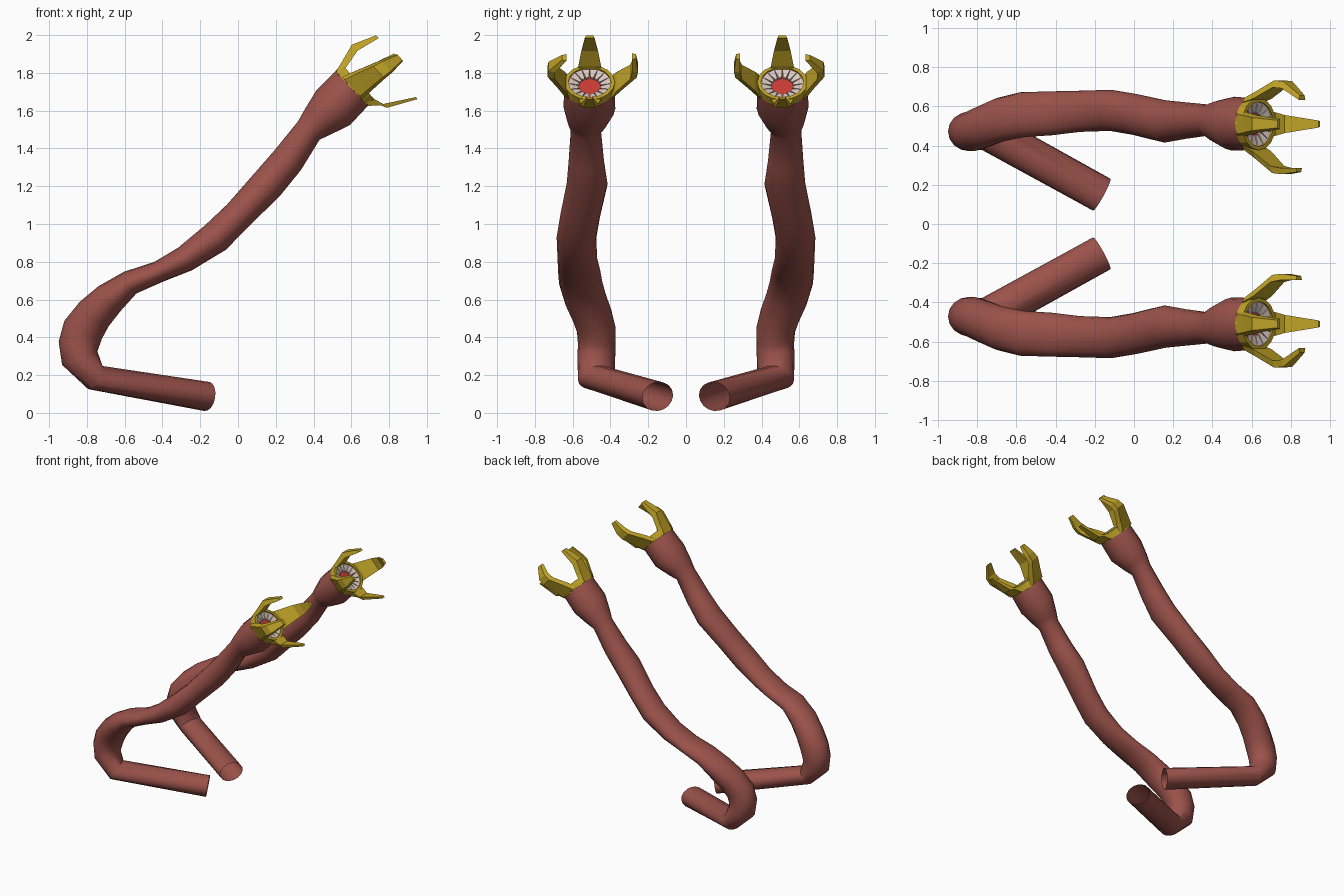
import bpy, bmesh, math
from mathutils import Vector

cube = bpy.data.objects.get("Cube")
if cube:
    bpy.data.objects.remove(cube)


def material(name, color):
    m = bpy.data.materials.new(name)
    m.use_nodes = True
    m.diffuse_color = (*color, 1)
    m.node_tree.nodes["Principled BSDF"].inputs["Base Color"].default_value = (*color, 1)
    return m


FLESH = material("dusky red flesh", (0.33, 0.085, 0.07))
CLAW = material("ochre claw", (0.52, 0.36, 0.02))
TOOTH = material("pale tooth", (0.72, 0.58, 0.53))
MOUTH = material("bright red mouth", (0.58, 0.045, 0.035))
SIDES = 16


def loft(rings, cap_start=False, cap_end=False, closed=False):
    """Mesh made by bridging equal rings of points."""
    bm = bmesh.new()
    loops = [[bm.verts.new(p) for p in ring] for ring in rings]
    n = len(loops[0])
    pairs = list(zip(loops, loops[1:]))
    if closed:
        pairs.append((loops[-1], loops[0]))
    for a, b in pairs:
        for i in range(n):
            j = (i + 1) % n
            bm.faces.new((a[i], a[j], b[j], b[i]))
    if cap_start:
        bm.faces.new(loops[0][::-1])
    if cap_end:
        bm.faces.new(loops[-1])
    return bm


def finish(bm, name, mat, side, smooth=False, recalc=True):
    """Turn a bmesh into an object; side -1 mirrors it across y."""
    for v in bm.verts:
        v.co.y *= side
    if recalc:
        bmesh.ops.recalc_face_normals(bm, faces=bm.faces)
    mesh = bpy.data.meshes.new(name)
    bm.to_mesh(mesh)
    bm.free()
    mesh.materials.append(mat)
    ob = bpy.data.objects.new(name, mesh)
    bpy.context.collection.objects.link(ob)
    if smooth:
        bpy.ops.object.select_all(action="DESELECT")
        ob.select_set(True)
        bpy.context.view_layer.objects.active = ob
        bpy.ops.object.shade_smooth_by_angle(angle=math.radians(40))


# Arm centreline: x, y, z, half width across y, half width in the bend plane
PATH = [
    (-.165, .15, .087, .093, .078), (-.755, .475, .187, .1, .072),
    (-.838, .475, .29, .1, .1), (-.842, .472, .365, .1, .108),
    (-.82, .475, .44, .103, .11), (-.76, .5, .525, .108, .1),
    (-.68, .533, .605, .113, .088), (-.57, .558, .69, .115, .066),
    (-.42, .565, .747, .112, .057), (-.28, .575, .815, .105, .07),
    (-.12, .58, .928, .105, .085), (0, .56, 1.045, .105, .082),
    (.16, .523, 1.215, .108, .09), (.265, .528, 1.34, .093, .087),
    (.375, .53, 1.495, .08, .075), (.42, .525, 1.54, .105, .095),
    (.505, .512, 1.617, .138, .128), (.605, .51, 1.72, .132, .125),
]

# Head frame: axis points out of the mouth
ORIGIN = Vector((.605, .51, 1.72))
AXIS = Vector((.73, 0, .684)).normalized()
UP = Vector((-AXIS.z, 0, AXIS.x))
ACROSS = Vector((0, 1, 0))


def head_point(across, up, out):
    return ORIGIN + ACROSS * across + UP * up + AXIS * out


def head_ring(radius, out):
    return [head_point(radius * 1.05 * math.cos(a), radius * math.sin(a), out)
            for a in (math.tau * i / SIDES for i in range(SIDES))]


# Claw sections: distance from axis, distance out, sideways shift, half width, half thickness
CLAWS = {
    "top_claw": (90, [(.112, 0, 0, .068, .012), (.122, .06, 0, .06, .018),
                      (.147, .155, 0, .044, .022), (.107, .283, 0, .026, .01)]),
    "bottom_claw": (-90, [(.118, 0, 0, .068, .012), (.145, .045, 0, .06, .022),
                          (.188, .062, 0, .046, .014), (.272, .212, 0, .018, .007)]),
    "outer_claw": (0, [(.122, 0, 0, .08, .012), (.148, .06, .01, .07, .018),
                       (.205, .16, .03, .052, .018), (.2, .21, .04, .045, .018),
                       (.135, .295, .055, .024, .012)]),
    "inner_claw": (180, [(.122, 0, 0, .08, .012), (.16, .06, -.01, .07, .018),
                         (.232, .15, -.025, .052, .018), (.24, .2, -.035, .044, .016),
                         (.235, .287, -.04, .022, .01)]),
}


def arm(side, prefix):
    # Bending arm with swollen head, open at the root
    rings = []
    for i, (x, y, z, wide, deep) in enumerate(PATH):
        here = Vector((x, y, z))
        before = Vector(PATH[max(i - 1, 0)][:3])
        after = Vector(PATH[min(i + 1, len(PATH) - 1)][:3])
        t = Vector()
        for step in (here - before, after - here):
            if step.length > 0:
                t += step.normalized()
        t.normalize()
        if i == len(PATH) - 1:
            t = AXIS
        u = (ACROSS - t * ACROSS.dot(t)).normalized()
        v = t.cross(u)
        rings.append([here + u * wide * math.cos(a) + v * deep * math.sin(a)
                      for a in (math.tau * k / SIDES for k in range(SIDES))])
    finish(loft(rings), prefix + "_arm", FLESH, side, smooth=True)

    # Cuff the claws grow from
    cuff = [head_ring(r, o) for r, o in ((.127, -.004), (.127, .045), (.108, .045), (.108, -.01))]
    finish(loft(cuff, closed=True), prefix + "_claw_cuff", CLAW, side)

    # Four hooked claws
    for name, (degrees, sections) in CLAWS.items():
        c, s = math.cos(math.radians(degrees)), math.sin(math.radians(degrees))
        quads = []
        for dist, out, shift, w, t in sections:
            ring = []
            for dw, dt in ((-w, -t), (w, -t), (w * .75, t), (-w * .75, t)):
                r, k = dist + dt, dw - shift
                ring.append(head_point(c * r - s * k, s * r + c * k, out))
            quads.append(ring)
        finish(loft(quads, True, True), prefix + "_" + name, CLAW, side)

    # Mouth disc
    disc = [head_ring(.11, -.012), head_ring(.11, .008)]
    finish(loft(disc, True, True), prefix + "_mouth", MOUTH, side)

    # Ring of wedge teeth pointing inward
    bm = bmesh.new()
    for i in range(SIDES):
        mid = math.tau * (i + .5) / SIDES
        corners = []
        for r, spread, low, high in ((.113, .19, .0, .036), (.058, .13, .006, .02)):
            corners.append([bm.verts.new(head_point(
                r * math.cos(mid + d), r * math.sin(mid + d), o))
                for d, o in ((-spread, low), (spread, low), (spread, high), (-spread, high))])
        a, b = corners
        for k in range(4):
            j = (k + 1) % 4
            bm.faces.new((a[k], a[j], b[j], b[k]))
        bm.faces.new(a[::-1])
        bm.faces.new(b)
    finish(bm, prefix + "_teeth", TOOTH, side)


arm(1, "back")
arm(-1, "front")
